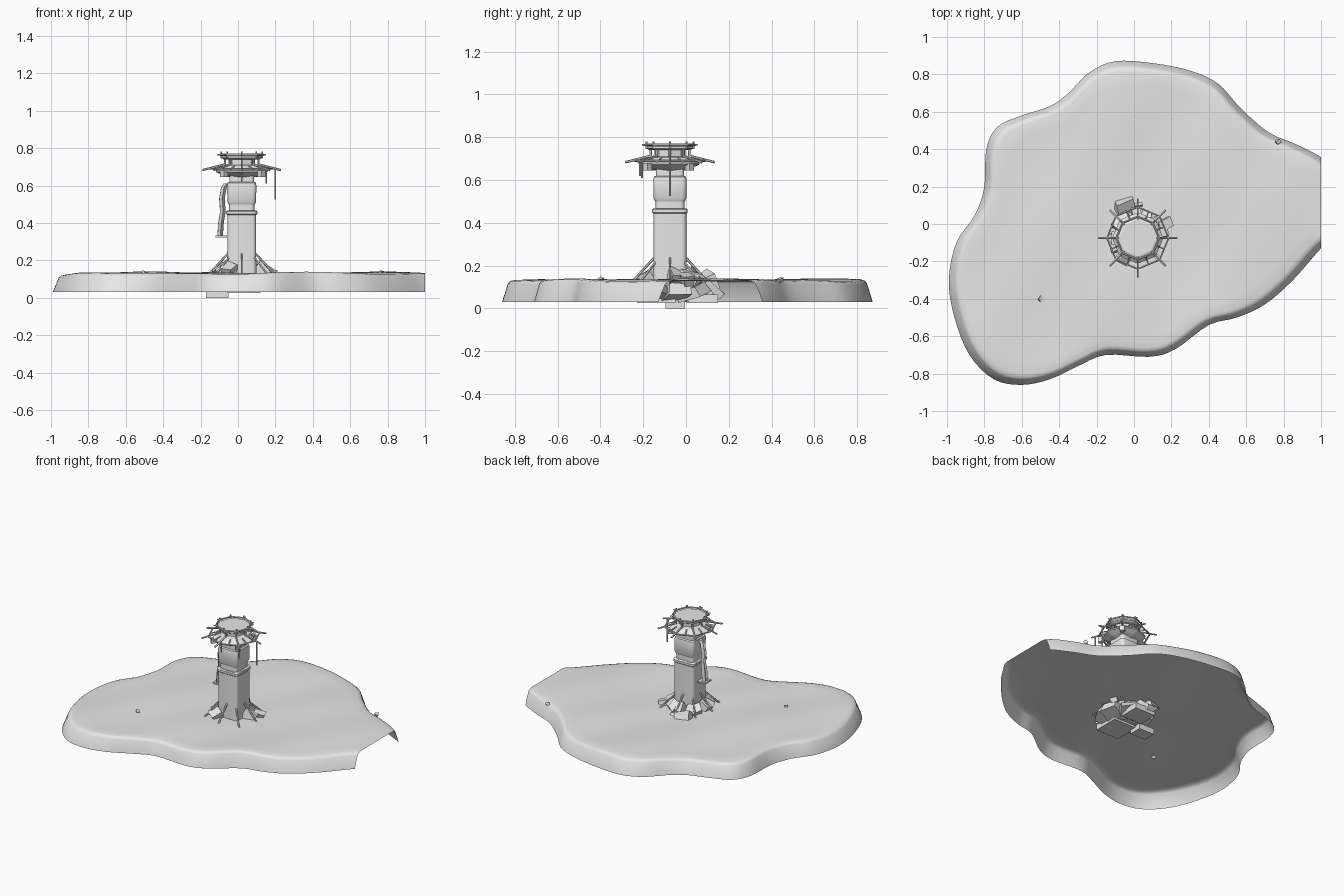
import bpy, bmesh, math, random
from mathutils import Vector, Matrix

cube = bpy.data.objects.get("Cube")
if cube:
    bpy.data.objects.remove(cube, do_unlink=True)
random.seed(4)
CX, CY = 0.02, -0.075

stone = bpy.data.materials.new("pale grey")
stone.use_nodes = True
grey = (0.8, 0.8, 0.8, 1)
stone.diffuse_color = grey
stone.node_tree.nodes["Principled BSDF"].inputs["Base Color"].default_value = grey


def finish(name, bm, angle=None, outward=True):
    if outward:
        bmesh.ops.recalc_face_normals(bm, faces=bm.faces[:])
    mesh = bpy.data.meshes.new(name)
    bm.to_mesh(mesh)
    bm.free()
    mesh.materials.append(stone)
    obj = bpy.data.objects.new(name, mesh)
    bpy.context.collection.objects.link(obj)
    if angle:
        bpy.ops.object.select_all(action='DESELECT')
        bpy.context.view_layer.objects.active = obj
        obj.select_set(True)
        bpy.ops.object.shade_smooth_by_angle(angle=math.radians(angle))
    return obj


def bridge(bm, low, high):
    n = len(low)
    for i in range(n):
        j = (i + 1) % n
        bm.faces.new((low[i], low[j], high[j], high[i]))


def loft(name, shape, profile, angle=None):
    """Stack scaled copies of a unit outline; profile holds (size, height)."""
    bm = bmesh.new()
    rings = [[bm.verts.new((CX + s * x, CY + s * y, z)) for x, y in shape]
             for s, z in profile]
    for low, high in zip(rings, rings[1:]):
        bridge(bm, low, high)
    bm.faces.new(rings[0][::-1])
    bm.faces.new(rings[-1])
    return finish(name, bm, angle)


def add_beam(bm, a, b, r, sides=6):
    a, b = Vector(a), Vector(b)
    turn = (b - a).to_track_quat('Z', 'Y').to_matrix().to_4x4()
    bmesh.ops.create_cone(bm, cap_ends=True, segments=sides, radius1=r, radius2=r,
                          depth=(b - a).length,
                          matrix=Matrix.Translation((a + b) / 2) @ turn)


def add_box(bm, centre, size, turn=(0, 0, 0)):
    rot = Matrix.Rotation(turn[2], 4, 'Z') @ Matrix.Rotation(turn[1], 4, 'Y') \
        @ Matrix.Rotation(turn[0], 4, 'X')
    return bmesh.ops.create_cube(bm, size=1, matrix=Matrix.Translation(centre) @ rot
                                 @ Matrix.Diagonal((*size, 1)))["verts"]


def polar(angle, r, z):
    return (CX + r * math.cos(angle), CY + r * math.sin(angle), z)


# Island: an open shell whose outline is a smooth closed curve
outline = [(-.1, .87), (.1, .86), (.3, .82), (.45, .75), (.57, .62), (.72, .49),
           (.88, .42), (1.05, .32), (1.15, .15), (1.12, -.02), (1, -.13), (.85, -.3),
           (.7, -.43), (.55, -.5), (.4, -.54), (.22, -.67), (.08, -.71), (-.15, -.7),
           (-.3, -.76), (-.45, -.83), (-.6, -.86), (-.75, -.83), (-.88, -.7),
           (-.96, -.5), (-.99, -.3), (-.95, -.1), (-.85, .05), (-.8, .2), (-.79, .4),
           (-.73, .52), (-.6, .58), (-.45, .63), (-.35, .7), (-.24, .81)]
pts = [Vector(p) for p in outline][::-1]
curve = []
for i in range(len(pts)):
    p, a, b, q = (pts[(i + k) % len(pts)] for k in (-1, 0, 1, 2))
    for t in (0, .25, .5, .75):
        curve.append(.5 * (2 * a + (b - p) * t + (2 * p - 5 * a + 4 * b - q) * t ** 2
                           + (3 * a - p - 3 * b + q) * t ** 3))


def ground(x, y):
    return (.132 + .006 * math.sin(5 * x + 2 * y + 4) * math.cos(4 * y - x)
            + .003 * math.sin(11 * x - 7 * y))


bm = bmesh.new()
rings = [[bm.verts.new((p.x, p.y, .03)) for p in curve]]
for s, drop in ((.968, .016), (.955, .005), (.93, 0), (.85, 0), (.75, 0), (.65, 0),
                (.55, 0), (.45, 0), (.35, 0), (.25, 0), (.15, 0), (.06, 0)):
    rings.append([bm.verts.new((p.x * s, p.y * s, ground(p.x * s, p.y * s) - drop))
                  for p in curve])
for low, high in zip(rings, rings[1:]):
    bridge(bm, low, high)
bm.faces.new(rings[-1])
bmesh.ops.recalc_face_normals(bm, faces=bm.faces[:])
if rings[-1][0].link_faces[0].normal.z < 0:
    bmesh.ops.reverse_faces(bm, faces=bm.faces[:])
bmesh.ops.bisect_plane(bm, geom=bm.verts[:] + bm.edges[:] + bm.faces[:],
                       plane_co=(1, 0, 0), plane_no=(1, 0, 0), clear_outer=True)
finish("island", bm, 50, outward=False)

# Tower shaft, collar and upper block on a round-cornered square
square = []
for k in range(4):
    corner = math.pi / 2 * k + math.pi / 4
    cx, cy = .72 * math.copysign(1, math.cos(corner)), .72 * math.copysign(1, math.sin(corner))
    for d in (-45, -22, 0, 22, 45):
        a = corner + math.radians(d)
        square.append((cx + .28 * math.cos(a), cy + .28 * math.sin(a)))
loft("tower_shaft", square, [(.078, .04), (.077, .445)], 40)
loft("tower_collar", square, [(.078, .443), (.083, .448), (.083, .462), (.078, .467)], 40)
loft("tower_neck", square, [(.067, .46), (.067, .515)], 40)
loft("upper_block", square, [(.07, .5), (.077, .515), (.078, .6), (.075, .615),
                             (.068, .62)], 40)
loft("upper_neck", square, [(.066, .61), (.066, .67)], 40)

# Eight-sided roof and lookout platform
turns = [math.pi / 4 * k for k in range(8)]
octagon = [(math.cos(a), math.sin(a)) for a in turns]
loft("roof", octagon, [(.07, .645), (.1, .655), (.137, .672), (.137, .68), (.105, .705),
                       (.075, .71)])
loft("lookout_stem", octagon, [(.072, .7), (.072, .75)])
loft("lookout_platform", octagon, [(.095, .74), (.11, .748), (.11, .758), (.098, .762)])

# Rafters, rim beams, rails and posts
bm = bmesh.new()
for a, b in zip(turns, turns[1:] + turns[:1]):
    add_beam(bm, polar(a, .09, .713), polar(a, .21, .683), .006)
    add_beam(bm, polar(a, .165, .69), polar(b, .165, .69), .005)
    add_beam(bm, polar(a, .115, .765), polar(b, .115, .765), .006)
    add_beam(bm, polar(a, .09, .7), polar(a, .09, .75), .006)
    add_beam(bm, polar(a, .11, .745), polar(a, .11, .781), .005)
    add_beam(bm, polar(a, .1, .76), polar(a, .13, .766), .004)
    m = (a + turns[1] / 2)
    add_beam(bm, polar(m, .1, .705), polar(m, .155, .685), .004)
finish("roof_beams", bm)

# Hanging pole, short rods and lanterns under the eaves
bm = bmesh.new()
add_beam(bm, polar(0, .18, .69), polar(0, .18, .525), .005)
add_beam(bm, polar(turns[7], .185, .69), polar(turns[7], .185, .61), .005)
add_beam(bm, polar(turns[6], .14, .69), polar(turns[6], .14, .62), .005)
for k, r in ((5, .135), (7, .15), (1, .13)):
    add_box(bm, polar(turns[k], r, .663), (.03, .03, .035), (0, 0, turns[k]))
finish("hanging_lanterns", bm)

# Drape hanging down the side of the tower
bm = bmesh.new()
rows = []
for x, z, w in ((-.06, .61, .018), (-.075, .59, .022), (-.085, .53, .025), (-.08, .46, .025),
                (-.09, .4, .03), (-.095, .325, .032)):
    rows.append([bm.verts.new((x - dx, CY + dy * w, z))
                 for dx, dy in ((0, -1), (.015, -.4), (.008, 0), (.016, .5), (0, 1),
                                (-.014, 0))])
for low, high in zip(rows, rows[1:]):
    bridge(bm, low, high)
bm.faces.new(rows[0])
bm.faces.new(rows[-1])
finish("side_drape", bm, 50)
bm = bmesh.new()
add_box(bm, (-.09, CY, .327), (.06, .07, .01))
add_beam(bm, (-.04, CY, .6), (-.08, CY, .6), .006)
finish("drape_shelf", bm)

# Leaning props round the foot
bm = bmesh.new()
for k, a in enumerate(turns):
    reach = .18 if k % 2 == 0 else .2
    add_beam(bm, polar(a, .075, .235), polar(a, reach, .12), .006)
finish("leaning_props", bm)


# Broken rocks at the foot, tapered towards the top
def rock(bm, centre, size, turn):
    verts = add_box(bm, centre, size, turn)
    for v in verts:
        v.co += Vector([random.uniform(-.12, .12) * s for s in size])


bm = bmesh.new()
for k in range(9):
    a = math.radians(10 + 28 * k)
    rock(bm, polar(a, .105, .13), (.075, .05, .09), (random.uniform(-.3, .3), .6, a))
rock(bm, (-.05, .1, .125), (.1, .07, .08), (.5, .2, .3))
rock(bm, (.0, .13, .09), (.07, .11, .03), (-.7, 0, .2))
rock(bm, (.16, 0, .135), (.07, .05, .05), (.2, .4, .4))
finish("foot_rocks", bm)

# Foundation slabs below the island
bm = bmesh.new()
for k in range(8):
    a = turns[k] + .3
    rock(bm, polar(a, .12, .075), (.11, .11, .05), (.25 * math.sin(k), -.3, a))
add_box(bm, (-.11, -.05, .02), (.12, .09, .04), (0, 0, 0))
add_box(bm, (.03, -.14, .045), (.18, .18, .04))
add_box(bm, (.03, .08, .045), (.16, .14, .04))
finish("foundation_slabs", bm)

# Loose pebbles on the surface
bm = bmesh.new()
for x, y in ((-.5, -.4), (.77, .44)):
    rock(bm, (x, y, ground(x, y)), (.022, .022, .02), (.4, .3, .8))
finish("pebbles", bm)
